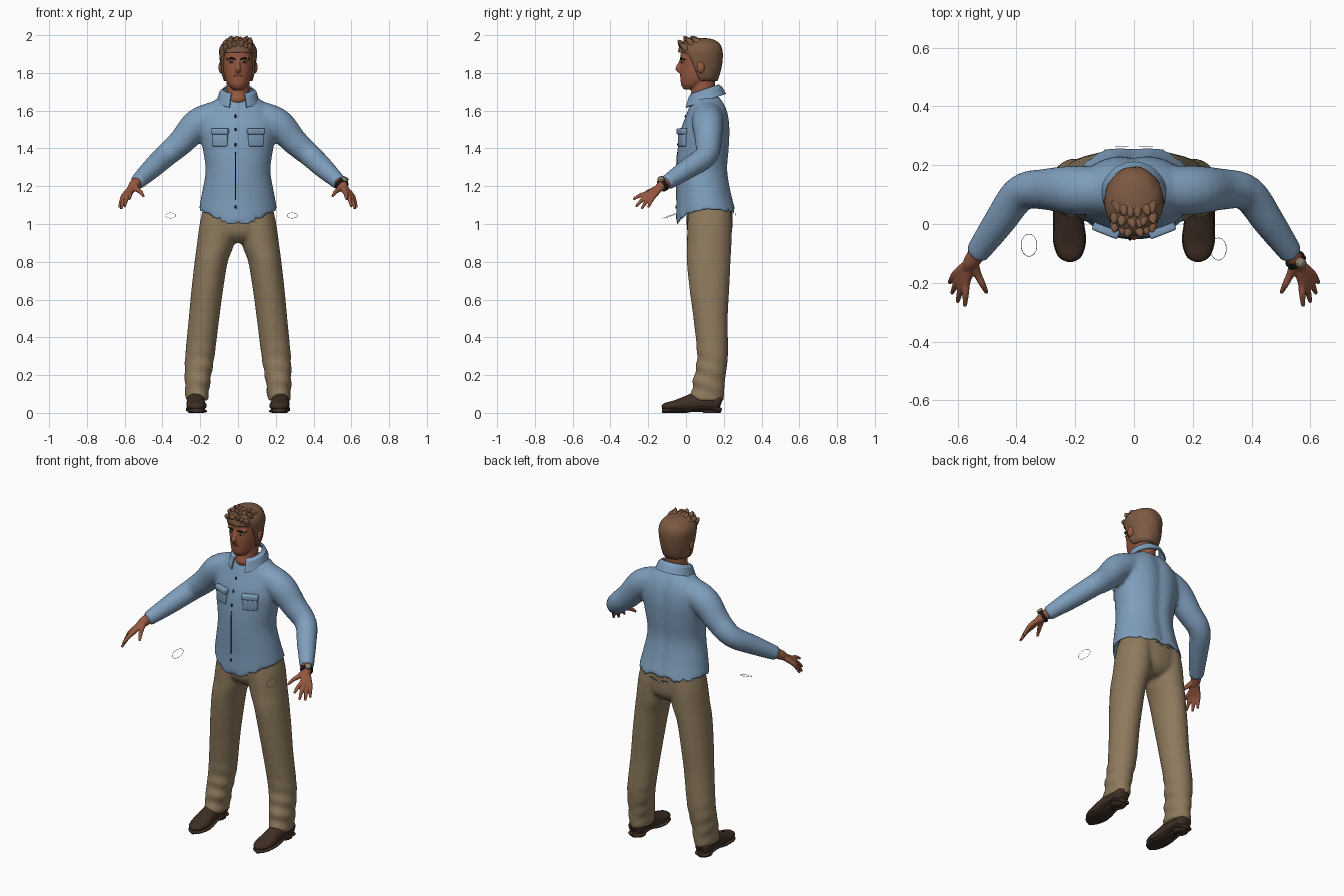
import bpy, bmesh, math, random
from mathutils import Vector, Matrix, Quaternion

random.seed(4)
if "Cube" in bpy.data.objects:
    bpy.data.objects.remove(bpy.data.objects["Cube"])


def material(name, r, g, b):
    mat = bpy.data.materials.new(name)
    mat.use_nodes = True
    mat.diffuse_color = (r, g, b, 1)
    node = mat.node_tree.nodes["Principled BSDF"]
    node.inputs["Base Color"].default_value = (r, g, b, 1)
    node.inputs["Roughness"].default_value = .8
    return mat


SHIRT = material("blue cloth", .21, .34, .5)
TROUSERS = material("tan cloth", .27, .195, .11)
SKIN = material("skin", .31, .1, .052)
HAIR = material("brown hair", .2, .1, .055)
LEATHER = material("dark brown leather", .05, .028, .018)
BLACK = material("black", .01, .01, .012)
WHITE = material("eye white", .4, .36, .33)
LIPS = material("lips", .2, .05, .035)
METAL = material("watch metal", .3, .25, .16)


def spline(rows, k=5):
    """Smoothly resample a list of equal-length tuples."""
    rows = [Vector(r) for r in rows]
    out = []
    for i in range(len(rows) - 1):
        a, b, c, d = rows[max(i - 1, 0)], rows[i], rows[i + 1], rows[min(i + 2, len(rows) - 1)]
        for j in range(k):
            t = j / k
            out.append(b + (c - a) * (t / 2) + (a * 2 - b * 5 + c * 4 - d) * (t * t / 2)
                       + (b * 3 - a - c * 3 + d) * (t ** 3 / 2))
    return out + [rows[-1]]


def bridge(bm, rings, close=True):
    """Join rings of points with quads and cap both ends."""
    loops = [[bm.verts.new(p) for p in ring] for ring in rings]
    n = len(loops[0])
    for lo, hi in zip(loops, loops[1:]):
        for i in range(n if close else n - 1):
            j = (i + 1) % n
            bm.faces.new((lo[i], lo[j], hi[j], hi[i]))
    if close:
        bm.faces.new(loops[0][::-1])
        bm.faces.new(loops[-1])


def tube(bm, rows, upright=False, side=1, n=24, k=5):
    """Rows are x, y, z, width radius, depth radius; upright keeps rings level."""
    rows = spline([(side * r[0], *r[1:4], r[-1]) for r in rows], k)
    rings = []
    for i, r in enumerate(rows):
        way = rows[min(i + 1, len(rows) - 1)].to_3d() - rows[max(i - 1, 0)].to_3d()
        turn = Quaternion() if upright else Vector((0, 0, 1)).rotation_difference(way)
        angles = [math.tau * a / n for a in range(n)]
        rings.append([r.to_3d() + turn @ Vector((r[3] * math.cos(a), r[4] * math.sin(a), 0))
                      for a in angles])
    bridge(bm, rings)


def ball(bm, place, size):
    bmesh.ops.create_uvsphere(bm, u_segments=20, v_segments=12, radius=1,
                              matrix=Matrix.Translation(place) @ Matrix.Diagonal((*size, 1)))


def box(bm, place, size, turn=0):
    bmesh.ops.create_cube(bm, size=1, matrix=Matrix.Translation(place)
                          @ Matrix.Rotation(turn, 4, "Z") @ Matrix.Diagonal((*size, 1)))


def finish(bm, name, mat, voxel=0, bevel=0, thick=0):
    bmesh.ops.recalc_face_normals(bm, faces=bm.faces)
    mesh = bpy.data.meshes.new(name)
    bm.to_mesh(mesh)
    bm.free()
    mesh.materials.append(mat)
    obj = bpy.data.objects.new(name, mesh)
    bpy.context.collection.objects.link(obj)
    for p in mesh.polygons:
        p.use_smooth = not thick
    if voxel:
        mod = obj.modifiers.new("Blend", "REMESH")
        mod.mode, mod.voxel_size, mod.use_smooth_shade = "VOXEL", voxel, True
        mod = obj.modifiers.new("Relax", "SMOOTH")
        mod.factor, mod.iterations = .5, 5
    if bevel:
        mod = obj.modifiers.new("Round", "BEVEL")
        mod.width, mod.segments = bevel, 3
    if thick:
        obj.modifiers.new("Thickness", "SOLIDIFY").thickness = thick
    return obj


def at(rows, z):
    """Section of an upright profile at height z."""
    for a, b in zip(rows, rows[1:]):
        if a[2] <= z <= b[2]:
            return a.lerp(b, (z - a[2]) / max(b[2] - a[2], .0001))
    return rows[-1]


# Shirt: torso with a hollow curved hem, blended with the sleeves
TORSO = [(0, .115, 1.1, .185, .14), (0, .115, 1.065, .208, .167), (0, .1, 1.15, .194, .15),
         (0, .088, 1.28, .172, .139), (0, .095, 1.4, .187, .139), (0, .105, 1.5, .205, .132),
         (0, .115, 1.58, .195, .113), (0, .115, 1.635, .15, .093), (0, .11, 1.68, .085, .07)]
ARM = [(.1, .115, 1.575, .08), (.21, .115, 1.53, .083), (.3, .118, 1.435, .07),
       (.385, .105, 1.36, .062), (.46, .005, 1.29, .054), (.538, -.105, 1.217, .04)]
bm = bmesh.new()
tube(bm, TORSO, True, n=40)
for v in bm.verts:
    low = max(0, (1.25 - v.co.z) / .185) ** 2
    reach = (v.co.y - .115) / .165
    v.co.z -= low * abs(reach) ** 3 * (.04 if reach > 0 else .08)
    if reach > 0:
        v.co.y -= .014 * math.exp(-(v.co.x / .035) ** 2)
for s in (1, -1):
    tube(bm, ARM, side=s)
finish(bm, "shirt", SHIRT, voxel=.011)
body = [r for r in spline(TORSO[1:], 8)]

# Collar: flared strip open at the throat
bm = bmesh.new()
strip = [[], [], []]
for i in range(33):
    a = math.radians(24 + 312 * i / 32)
    back = (1 - math.cos(a)) / 2
    for ring, (w, d, z, rise) in zip(strip, ((.112, .112, 1.615, .075), (.098, .092, 1.675, .05),
                                             (.08, .074, 1.69, .05))):
        ring.append((w * math.sin(a), .1 - d * math.cos(a), z + rise * back))
bridge(bm, strip, close=False)
finish(bm, "collar", SHIRT, thick=.008)

# Chest pockets with flaps
bm = bmesh.new()
for s in (1, -1):
    box(bm, (s * .095, -.018, 1.453), (.086, .026, .085), s * .37)
    box(bm, (s * .095, -.02, 1.49), (.094, .034, .032), s * .37)
finish(bm, "chest_pockets", SHIRT, bevel=.008)

# Front opening and buttons
bm = bmesh.new()
line = []
for i in range(8):
    r = at(body, 1.13 + .036 * i)
    line.append((-.013, r[1] - r[4] + .001, r[2], .003))
tube(bm, line, n=8, k=2)
for z in (1.09, 1.42, 1.5, 1.57):
    r = at(body, z)
    ball(bm, (-.013, r[1] - r[4], z), (.006, .005, .009))
finish(bm, "shirt_opening", BLACK)

# Trousers: hips blended with two legs, creased near the ankles
HIPS = [(0, .125, .9, .06, .07), (0, .125, .94, .16, .11), (0, .125, 1.0, .197, .122),
        (0, .125, 1.12, .18, .118)]
LEG = [(.218, .11, .065, .06, .09), (.214, .122, .17, .068, .085), (.202, .14, .3, .078, .082),
       (.18, .13, .5, .081, .091), (.163, .124, .65, .084, .105), (.142, .12, .8, .088, .116),
       (.12, .123, .89, .098, .118), (.108, .125, 1.0, .095, .118), (.1, .125, 1.08, .085, .11)]
bm = bmesh.new()
tube(bm, HIPS, True, n=36)
for s in (1, -1):
    tube(bm, LEG, True, side=s, n=32, k=8)
for v in bm.verts:
    if v.co.z < .4:
        fold = .006 * math.sin(v.co.z * 75 + v.co.y * 25) * min(1, (.4 - v.co.z) * 5)
        v.co.y -= fold if v.co.y < .13 else 0
        v.co.x += fold * .6
finish(bm, "trousers", TROUSERS, voxel=.011)

# Shoes with soles and heels
SHOE = [(.225, .188, .055, .015, .02), (.225, .17, .058, .042, .046), (.225, .08, .06, .046, .055),
        (.222, 0, .047, .05, .042), (.219, -.06, .038, .053, .028), (.218, -.11, .033, .037, .02),
        (.218, -.128, .03, .01, .008)]
for s, label in ((1, "left"), (-1, "right")):
    bm = bmesh.new()
    tube(bm, SHOE, side=s)
    sole = [(x, y, .012 + .014 * max(0, math.sin(y * 17)), w + .003, .012)
            for x, y, z, w, d in SHOE]
    tube(bm, sole, side=s)
    tube(bm, [(.225, .135, 0, .038, .046), (.225, .135, .035, .041, .048)], True, side=s)
    finish(bm, label + "_shoe", LEATHER)

# Hands: wrist, four fingers and thumb blended together
TIPS = [((.57, -.2, 1.163), (.575, -.28, 1.13)), ((.583, -.195, 1.156), (.6, -.265, 1.092)),
        ((.595, -.184, 1.15), (.619, -.235, 1.08)), ((.605, -.168, 1.15), (.628, -.2, 1.087)),
        ((.53, -.175, 1.18), (.5, -.235, 1.145))]
wrist = Vector((.55, -.124, 1.206))
for s, label in ((1, "left"), (-1, "right")):
    bm = bmesh.new()
    tube(bm, [(.52, -.08, 1.235, .03), (*wrist, .028), (.567, -.15, 1.185, .02)], side=s)
    for knuckle, tip in TIPS:
        knuckle, tip = Vector(knuckle), Vector(tip)
        middle = knuckle.lerp(tip, .5) + Vector((0, 0, .006))
        start = wrist.lerp(knuckle, .2)
        tube(bm, [(*start, .018), (*knuckle, .0135), (*middle, .0115), (*tip, .007)],
             side=s, n=12)
    finish(bm, label + "_hand", SKIN, voxel=.004)

# Watch on the left wrist
way = Vector((.085, -.12, -.08)).normalized()
up = (Vector((.3, 0, 1)) - way * way.dot(Vector((.3, 0, 1)))).normalized()
bm = bmesh.new()
tube(bm, [(*(wrist - way * .009), .036), (*(wrist + way * .009), .035)])
finish(bm, "watch_band", BLACK)
bm = bmesh.new()
tube(bm, [(*(wrist + up * .03), .018), (*(wrist + up * .045), .017)])
finish(bm, "watch_face", METAL)

# Head with neck, nose and ears
HEAD = [(0, .022, 1.712, .026, .032), (0, .035, 1.735, .05, .06), (0, .06, 1.77, .068, .09),
        (0, .073, 1.82, .079, .104), (0, .077, 1.87, .083, .105), (0, .08, 1.92, .084, .106),
        (0, .08, 1.955, .06, .08), (0, .08, 1.97, .02, .03)]
NECK = [(0, .095, 1.61, .045, .04), (0, .08, 1.655, .058, .062), (0, .09, 1.7, .06, .062),
        (0, .095, 1.78, .06, .06)]
bm = bmesh.new()
tube(bm, HEAD, True, n=36)
tube(bm, NECK, True)
tube(bm, [(0, -.022, 1.875, .009), (0, -.034, 1.845, .011), (0, -.041, 1.822, .015),
          (0, -.026, 1.81, .014)], n=12)
for s in (1, -1):
    ball(bm, (s * .09, .078, 1.83), (.014, .022, .033))
    ball(bm, (s * .035, -.012, 1.877), (.028, .014, .008))
finish(bm, "head", SKIN, voxel=.005)

# Eyes, brows and mouth
eyes, iris, brows = bmesh.new(), bmesh.new(), bmesh.new()
for s in (1, -1):
    ball(eyes, (s * .034, -.017, 1.857), (.015, .009, .006))
    ball(iris, (s * .034, -.022, 1.857), (.007, .006, .006))
    tube(brows, [(.014, -.026, 1.871, .004), (.037, -.025, 1.879, .005),
                 (.06, -.005, 1.872, .003)], side=s, n=10)
finish(eyes, "eyes", WHITE)
finish(iris, "irises", BLACK)
finish(brows, "eyebrows", BLACK)
bm = bmesh.new()
ball(bm, (0, -.024, 1.785), (.024, .009, .007))
finish(bm, "mouth", LIPS)

# Hair: cap with a shaped hairline and tufts swept up at the front
CAP = spline([(0, .08, 1.74, .07, .08), (0, .08, 1.8, .088, .102), (0, .08, 1.86, .096, .112),
              (0, .077, 1.92, .1, .117), (0, .075, 1.96, .08, .098), (0, .075, 1.98, .045, .06),
              (0, .075, 1.986, .005, .008)], 8)
bm = bmesh.new()
rings = []
for j in range(-1, 17):
    ring = []
    for i in range(48):
        a = math.tau * i / 48
        t = min(1, max(0, (.077 - .115 * math.cos(a)) / .075))
        edge = 1.907 - .15 * t * t * (3 - 2 * t)
        r = at(CAP, edge + (1.986 - edge) * math.sin(math.pi / 2 * max(j, 0) / 16))
        grow = .82 if j < 0 else 1 + .012 * math.sin(9 * a + j)
        ring.append((r[3] * grow * math.sin(a), r[1] - r[4] * grow * math.cos(a), r[2]))
    rings.append(ring)
bridge(bm, rings)
for y, z in ((-.01, 1.935), (.02, 1.955), (.055, 1.965)):
    for i in range(6):
        x = (i - 2.5) * .024
        base = Vector((x, y + abs(x) * .3, z - abs(x) * .2))
        tip = base + Vector((random.uniform(-.015, .015), -.035, random.uniform(.025, .045)))
        tip.z = min(tip.z, 1.994)
        tube(bm, [(*base, .02), (*base.lerp(tip, .6), .016), (*tip, .004)], n=8, k=3)
finish(bm, "hair", HAIR)

# Fine loose rings beside the hips
for label, x, y in (("left", .287, -.085), ("right", -.357, -.072)):
    bm = bmesh.new()
    turns = [math.tau * i / 24 for i in range(25)]
    tube(bm, [(x + .027 * math.cos(a), y + .038 * math.sin(a), 1.045 + .014 * math.sin(a), .001)
              for a in turns], n=4, k=1)
    finish(bm, label + "_loose_ring", METAL)
